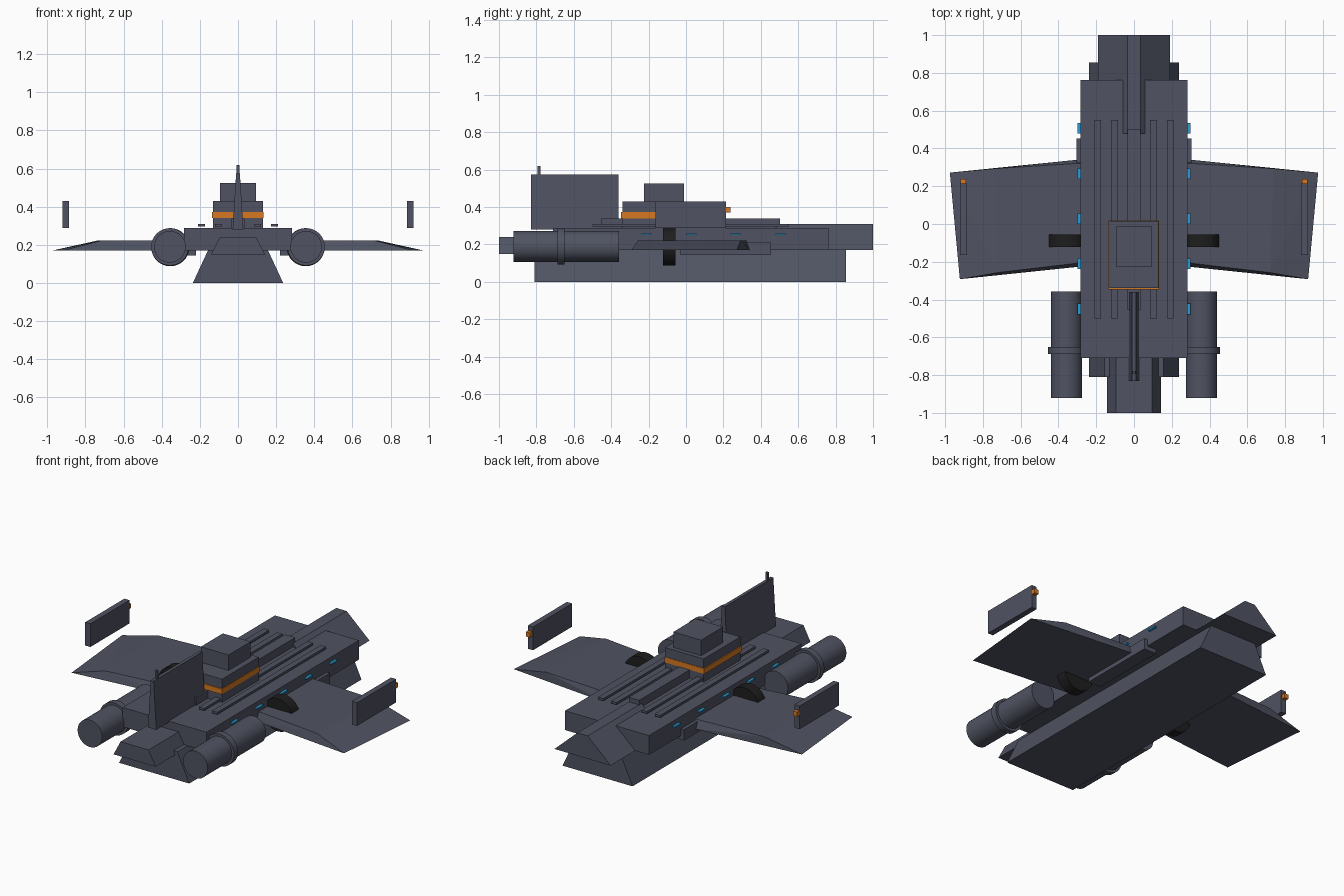
import bpy, bmesh, math
from mathutils import Matrix

if "Cube" in bpy.data.objects:
    bpy.data.objects.remove(bpy.data.objects["Cube"])


def material(name, rgb):
    m = bpy.data.materials.new(name)
    m.diffuse_color = (*rgb, 1)
    m.use_nodes = True
    m.node_tree.nodes["Principled BSDF"].inputs["Base Color"].default_value = m.diffuse_color
    return m


GREY = material("slate grey", (0.08, 0.086, 0.122))
ORANGE = material("signal orange", (0.68, 0.19, 0.015))
BLUE = material("light blue", (0.022, 0.34, 0.68))
DARK = material("near black", (0.013, 0.013, 0.013))


def finish(name, bm, mat):
    bmesh.ops.recalc_face_normals(bm, faces=bm.faces[:])
    me = bpy.data.meshes.new(name)
    bm.to_mesh(me)
    bm.free()
    me.materials.append(mat)
    ob = bpy.data.objects.new(name, me)
    bpy.context.collection.objects.link(ob)
    return ob


def hull(name, points, mat=GREY):
    """Convex solid around a few corner points."""
    bm = bmesh.new()
    for p in points:
        bm.verts.new(p)
    bmesh.ops.convex_hull(bm, input=bm.verts[:])
    bmesh.ops.dissolve_limit(bm, angle_limit=0.01, verts=bm.verts[:], edges=bm.edges[:])
    return finish(name, bm, mat)


def box(name, x, y, z, mat=GREY):
    return hull(name, [(a, b, c) for a in x for b in y for c in z], mat)


def wedge(name, w_low, w_top, y, z, mat=GREY):
    """Centred prism along y with a trapezoid section."""
    return hull(name, [(s * w, b, c) for s in (-1, 1) for b in y
                       for w, c in ((w_low, z[0]), (w_top, z[1]))], mat)


def drum(name, x, z, r, y, mat=GREY):
    """Cylinder along y."""
    bm = bmesh.new()
    m = Matrix.Translation((x, sum(y) / 2, z)) @ Matrix.Rotation(math.pi / 2, 4, 'X')
    bmesh.ops.create_cone(bm, cap_ends=True, segments=32, radius1=r, radius2=r,
                          depth=y[1] - y[0], matrix=m)
    for f in bm.faces:
        f.smooth = len(f.verts) == 4
    for e in bm.edges:
        e.smooth = all(len(f.verts) == 4 for f in e.link_faces)
    return finish(name, bm, mat)


# Hull
wedge("keel", 0.237, 0.157, (-0.81, 0.855), (0, 0.172))
box("main_deck", (-0.284, 0.284), (-0.71, 0.763), (0.17, 0.288))
wedge("front_nose", 0.142, 0.095, (-1, -0.6), (0.15, 0.24))
wedge("rear_hull", 0.19, 0.035, (0.48, 1), (0.17, 0.31))
box("deck_spine", (-0.035, 0.035), (-0.455, 0.503), (0.28, 0.338))

# Cabin
box("cabin", (-0.13, 0.13), (-0.34, 0.015), (0.28, 0.43))
box("cabin_stripe", (-0.136, 0.133), (-0.347, 0.018), (0.34, 0.373), ORANGE)
box("cabin_top", (-0.094, 0.094), (-0.225, -0.012), (0.43, 0.525))

# Tail fin and antenna
wedge("fin", 0.028, 0.01, (-0.83, -0.36), (0.28, 0.573))
box("antenna", (-0.008, 0.008), (-0.793, -0.778), (0.57, 0.62))

# Paired parts
for s, side in ((-1, "left"), (1, "right")):
    def span(a, b):
        return (s * a, s * b)

    for x in (0.103, 0.192):
        box(f"{side}_deck_strip", span(x - 0.018, x + 0.018), (-0.5, 0.55), (0.296, 0.31))
    box(f"{side}_sponson", span(0.22, 0.305), (-0.03, 0.453), (0.145, 0.212))

    # Wing, full thickness to x = 0.73, then tapering to a sharp tip
    hull(f"{side}_wing", [(s * x, y, z) for x, y, z in (
        (0.28, 0.342, 0.17), (0.28, -0.225, 0.17), (0.975, 0.272, 0.17), (0.922, -0.292, 0.17),
        (0.28, 0.322, 0.222), (0.28, -0.205, 0.222), (0.74, 0.293, 0.222), (0.72, -0.257, 0.222))])
    box(f"{side}_winglet", span(0.885, 0.92), (-0.163, 0.215), (0.288, 0.43))
    box(f"{side}_winglet_lamp", span(0.89, 0.918), (0.212, 0.237), (0.372, 0.4), ORANGE)

    # Engine
    drum(f"{side}_engine", s * 0.357, 0.19, 0.083, (-0.922, -0.357))
    drum(f"{side}_engine_ring", s * 0.357, 0.19, 0.098, (-0.688, -0.65))
    drum(f"{side}_intake_disc", s * 0.355, 0.188, 0.1, (-0.122, -0.055), DARK)

    # Side lights
    for i in range(5):
        y = 0.506 - 0.239 * i
        box(f"{side}_side_light", span(0.278, 0.3), (y - 0.028, y + 0.028), (0.251, 0.26), BLUE)
